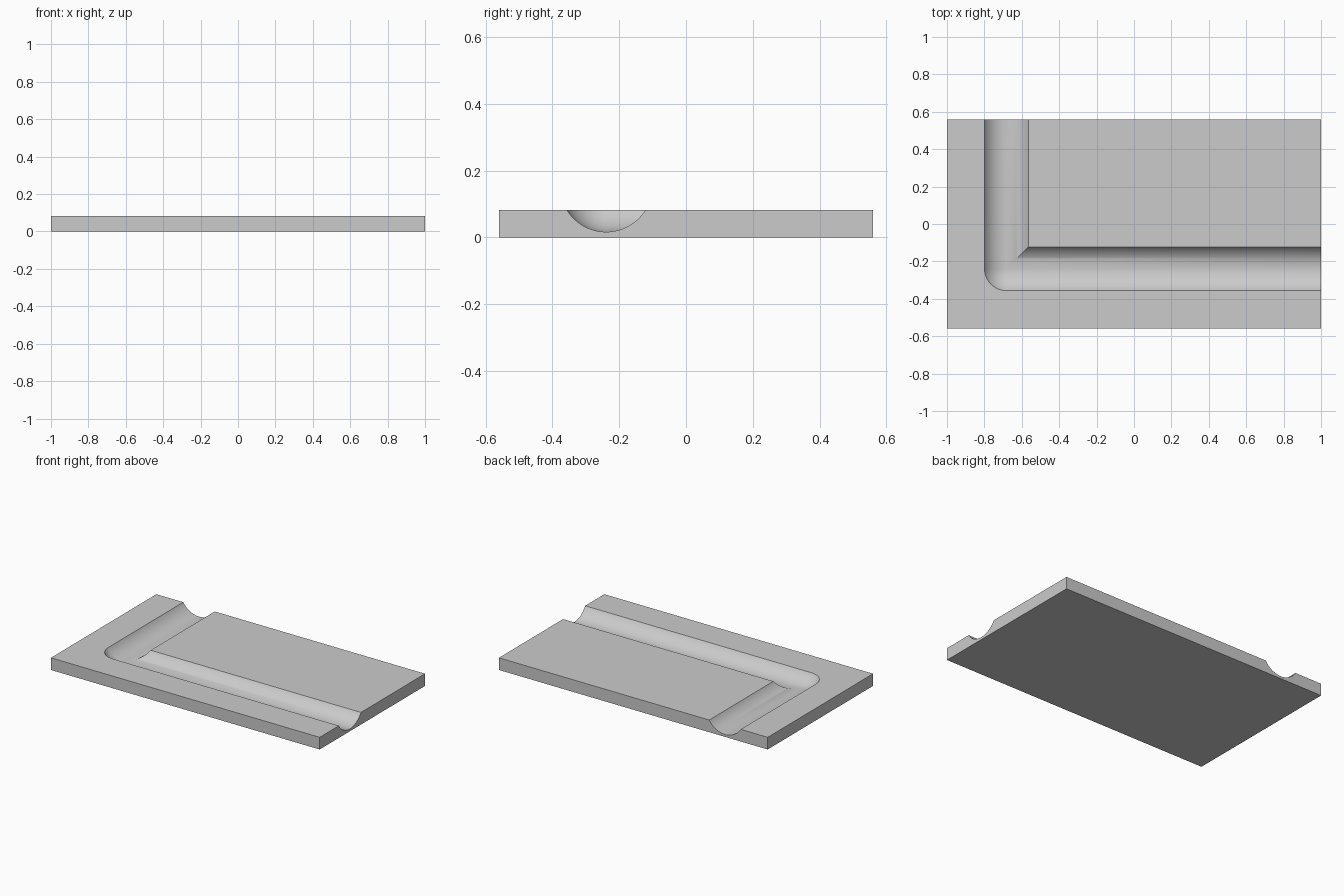
import bpy, bmesh
from math import sin, cos, pi, radians

if "Cube" in bpy.data.objects:
    bpy.data.objects.remove(bpy.data.objects["Cube"])

HALF_Y, TOP = 0.56, 0.082        # slab half depth and thickness
CX, CY = -0.682, -0.239          # corner of the groove centreline
R, CZ = 0.1376, 0.154            # groove radius and axis height
SEG, FAN = 48, 20

# Slab
bpy.ops.mesh.primitive_cube_add(size=1, location=(0, 0, TOP / 2))
slab = bpy.context.object
slab.name = "slab"
slab.scale = (2, 2 * HALF_Y, TOP)
bpy.ops.object.transform_apply(location=True, rotation=False, scale=True)


# Half-round profile: s > 0 is the outer side of the bend
profile = [(R * sin(a), CZ - R * cos(a))
           for a in (-pi / 2 + pi * i / SEG for i in range(SEG + 1))]


def corner_point(s, z, t):
    """Outer side turns round the corner, inner side meets in a mitre."""
    if s > 0:
        return (CX - s * sin(t), CY - s * cos(t), z)
    return (CX - s, CY - s, z)


# L-shaped groove cutter, swept along the path
rows = [[(1.1, CY - s, z) for s, z in profile]]
rows += [[corner_point(s, z, pi / 2 * k / FAN) for s, z in profile]
         for k in range(FAN + 1)]
rows += [[(CX - s, HALF_Y + 0.1, z) for s, z in profile]]

bm = bmesh.new()
grid = [[bm.verts.new(p) for p in row] for row in rows]
n = SEG + 1
for a, b in zip(grid, grid[1:]):
    for i in range(n):
        j = (i + 1) % n
        bm.faces.new((a[i], a[j], b[j], b[i]))
bm.faces.new(grid[0])
bm.faces.new(grid[-1])
bmesh.ops.remove_doubles(bm, verts=bm.verts, dist=1e-5)
bmesh.ops.recalc_face_normals(bm, faces=bm.faces)
mesh = bpy.data.meshes.new("groove_cutter")
bm.to_mesh(mesh)
bm.free()
cutter = bpy.data.objects.new("groove_cutter", mesh)
bpy.context.collection.objects.link(cutter)
cutter.hide_render = True

# Carve the groove and smooth its curved faces
mod = slab.modifiers.new("groove", 'BOOLEAN')
mod.operation = 'DIFFERENCE'
mod.solver = 'EXACT'
mod.object = cutter
bpy.context.view_layer.objects.active = slab
bpy.ops.object.modifier_apply(modifier=mod.name)
bpy.data.objects.remove(cutter)
slab.select_set(True)
bpy.ops.object.shade_smooth_by_angle(angle=radians(30))
